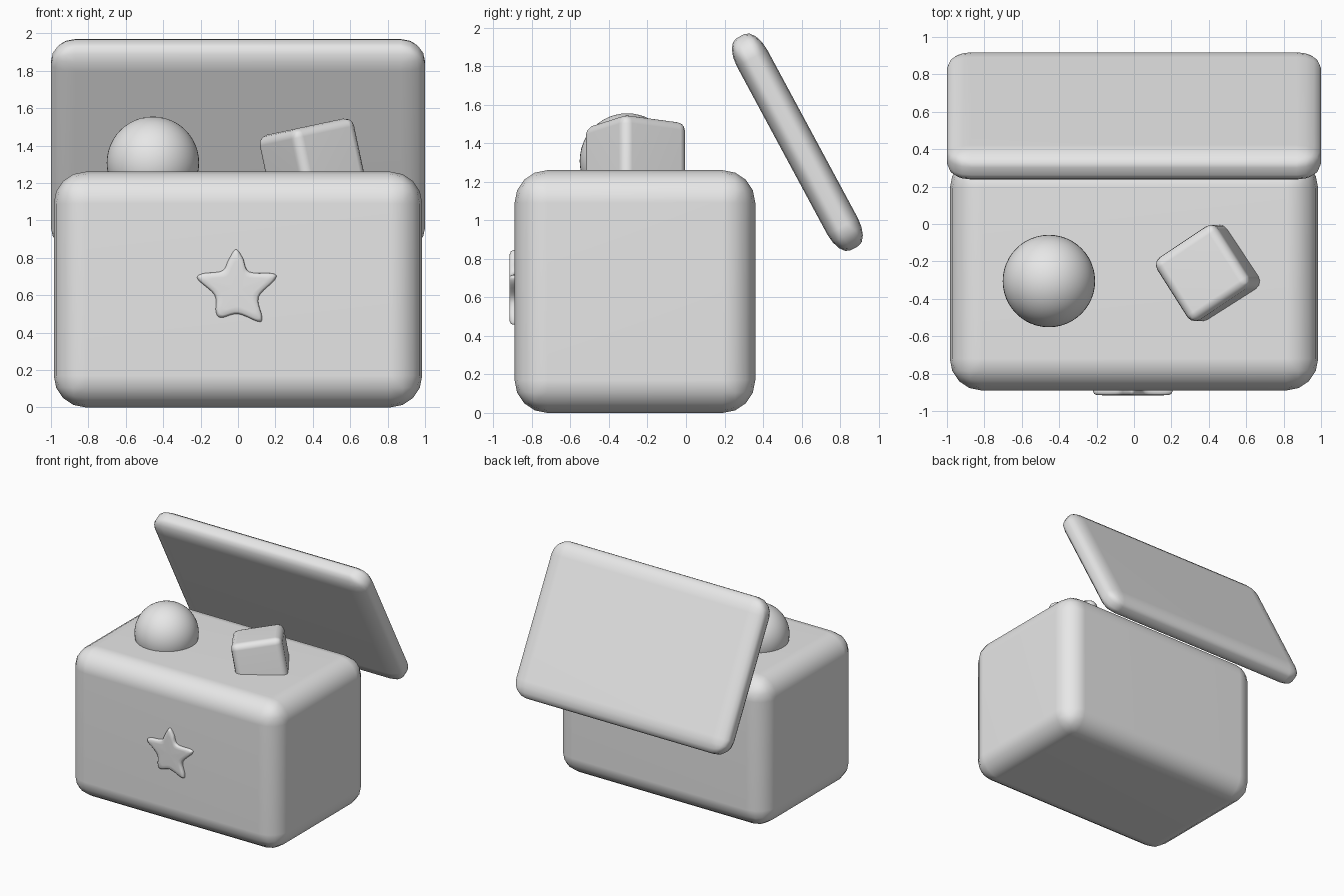
import bpy, bmesh, math
from mathutils import Matrix, Vector

cube = bpy.data.objects.get("Cube")
if cube:
    bpy.data.objects.remove(cube, do_unlink=True)

# Single plain material
grey = bpy.data.materials.new("light grey")
grey.use_nodes = True
colour = (0.8, 0.8, 0.8, 1)
grey.diffuse_color = colour
grey.node_tree.nodes["Principled BSDF"].inputs["Base Color"].default_value = colour


def finish(name, bm, matrix=Matrix(), weighted=False):
    bmesh.ops.recalc_face_normals(bm, faces=bm.faces[:])
    for f in bm.faces:
        f.smooth = True
    mesh = bpy.data.meshes.new(name)
    bm.to_mesh(mesh)
    bm.free()
    mesh.materials.append(grey)
    obj = bpy.data.objects.new(name, mesh)
    bpy.context.collection.objects.link(obj)
    obj.matrix_world = matrix
    if weighted:
        obj.modifiers.new("even_shading", 'WEIGHTED_NORMAL')
    return obj


def rounded_box(name, size, radius, matrix, squash=1.0, segments=4):
    """Rounded box; squash flattens the rounding along local z."""
    bm = bmesh.new()
    bmesh.ops.create_cube(bm, size=1)
    bmesh.ops.scale(bm, vec=(size[0], size[1], size[2] / squash), verts=bm.verts[:])
    bmesh.ops.bevel(bm, geom=bm.edges[:], offset=radius, segments=segments,
                    profile=0.5, affect='EDGES', clamp_overlap=True)
    bmesh.ops.scale(bm, vec=(1, 1, squash), verts=bm.verts[:])
    return finish(name, bm, matrix, weighted=True)


# Chest body
rounded_box("chest_body", (1.97, 1.25, 1.26), 0.17,
            Matrix.Translation((0, -0.265, 0.63)))

# Open lid leaning back behind the body
rounded_box("lid", (2.0, 1.25, 0.18), 0.13,
            Matrix.Translation((0, 0.578, 1.405))
            @ Matrix.Rotation(math.radians(-61.7), 4, 'X'), squash=0.52)

# Toy block, turned and tipped
rounded_box("toy_block", (0.4, 0.4, 0.4), 0.05,
            Matrix.Translation((0.4, -0.262, 1.305))
            @ Matrix.Rotation(math.radians(-12), 4, 'Y')
            @ Matrix.Rotation(math.radians(33), 4, 'Z'), segments=3)

# Toy ball
bm = bmesh.new()
bmesh.ops.create_uvsphere(bm, u_segments=48, v_segments=24, radius=0.247)
finish("toy_ball", bm, Matrix.Translation((-0.455, -0.305, 1.308)))

# Soft star badge on the front: outline in x and z, smoothed to a curve
outline = [Vector(p) for p in (
    (-0.012, 0.845), (0.025, 0.8), (0.06, 0.725), (0.19, 0.715), (0.195, 0.68),
    (0.11, 0.59), (0.128, 0.485), (0.11, 0.458), (0.0, 0.5), (-0.09, 0.48),
    (-0.118, 0.51), (-0.125, 0.6), (-0.215, 0.685), (-0.19, 0.715),
    (-0.085, 0.73), (-0.05, 0.79))]
STEPS = 5


def smooth_loop(points):
    n = len(points)
    for i in range(n):
        a, b, c, d = (points[(i + k) % n] for k in (-1, 0, 1, 2))
        for s in range(STEPS):
            t = s / STEPS
            yield 0.5 * (2 * b + (c - a) * t + (2 * a - 5 * b + 4 * c - d) * t * t
                         + (3 * b - a - 3 * c + d) * t ** 3)


curve = list(smooth_loop(outline))
middle = Vector((0, 0.63))
bm = bmesh.new()
rings = []
for shrink, y in ((1, -0.87), (1, -0.897), (0.97, -0.909), (0.9, -0.915), (0.7, -0.916)):
    ring = []
    for p in curve:
        q = middle + (p - middle) * shrink
        ring.append(bm.verts.new((q.x, y, q.y)))
    rings.append(ring)
count = len(curve)
for low, high in zip(rings, rings[1:]):
    for i in range(count):
        j = (i + 1) % count
        bm.faces.new((low[i], low[j], high[j], high[i]))
tip = bm.verts.new((middle.x, -0.916, middle.y))
for i in range(count):
    bm.faces.new((rings[-1][i], rings[-1][(i + 1) % count], tip))
bm.faces.new(rings[0][::-1])
finish("star_badge", bm)
